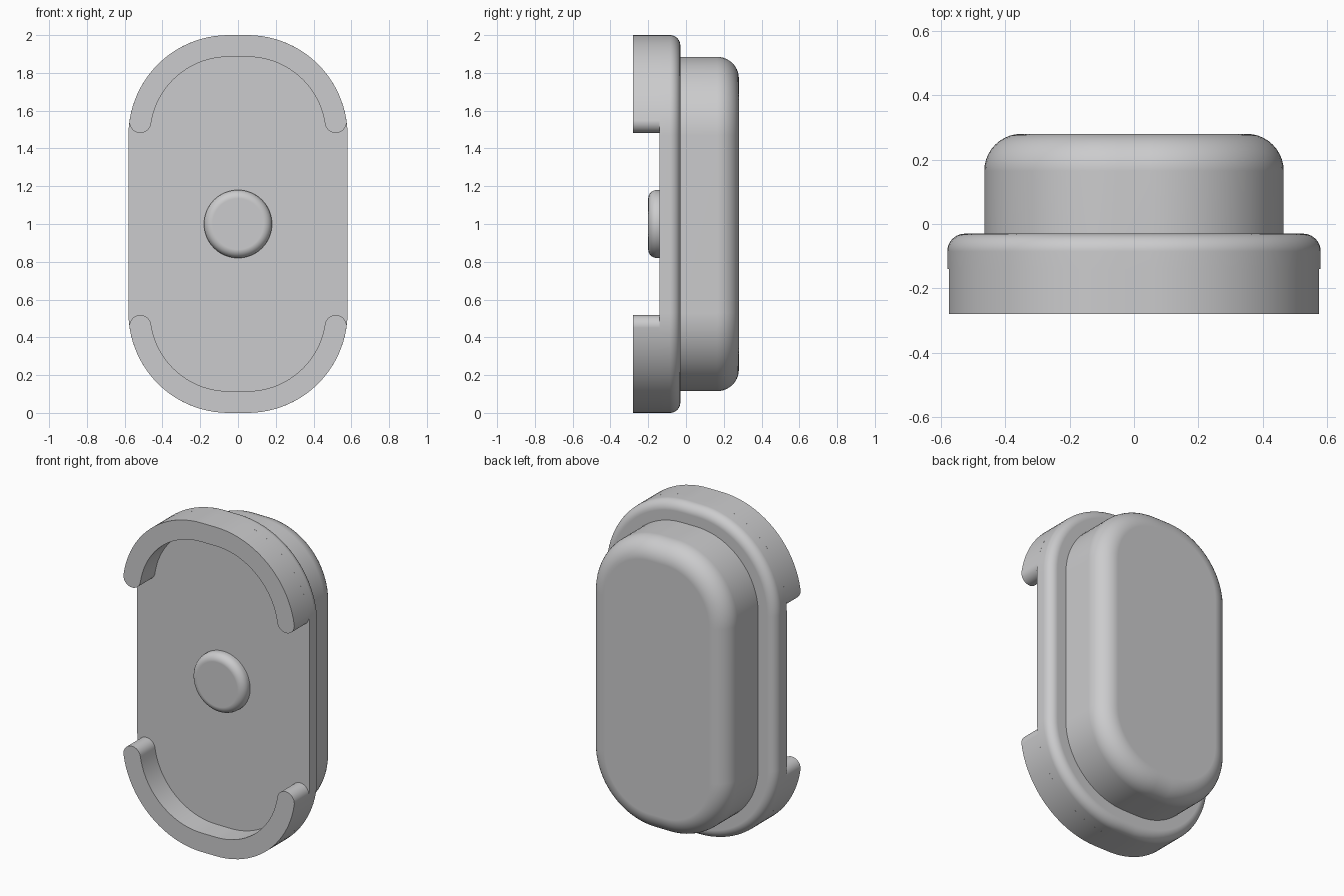
import bpy, bmesh
from math import sin, cos, radians, pi

if "Cube" in bpy.data.objects:
    bpy.data.objects.remove(bpy.data.objects["Cube"], do_unlink=True)

grey = bpy.data.materials.new("light grey")
grey.use_nodes = True
colour = (0.6, 0.6, 0.61, 1)
grey.diffuse_color = colour
grey.node_tree.nodes["Principled BSDF"].inputs["Base Color"].default_value = colour


def arc(cx, cz, r, start, end, steps=20):
    """Points on an arc, angles in degrees."""
    angles = [radians(start + (end - start) * i / steps) for i in range(steps + 1)]
    return [(cx + r * cos(a), cz + r * sin(a)) for a in angles]


def rounded_rect(half_w, half_h, r):
    dx, dz = half_w - r, half_h - r
    points = []
    for i, (sx, sz) in enumerate([(1, 1), (-1, 1), (-1, -1), (1, -1)]):
        points += arc(sx * dx, 1 + sz * dz, r, 90 * i, 90 * i + 90)
    return points


def circle(r):
    return arc(0, 1, r, 0, 360, 64)[:-1]


def loft(name, layers):
    """Skin outlines placed at successive depths and cap both ends."""
    bm = bmesh.new()
    rings = [[bm.verts.new((x, y, z)) for x, z in outline] for y, outline in layers]
    for a, b in zip(rings, rings[1:]):
        for i in range(len(a)):
            bm.faces.new((a[i - 1], a[i], b[i], b[i - 1]))
    bm.faces.new(rings[0])
    bm.faces.new(rings[-1])
    bmesh.ops.recalc_face_normals(bm, faces=bm.faces[:])
    mesh = bpy.data.meshes.new(name)
    bm.to_mesh(mesh)
    bm.free()
    mesh.materials.append(grey)
    mesh.shade_smooth()
    mesh.set_sharp_from_angle(angle=radians(35))
    obj = bpy.data.objects.new(name, mesh)
    bpy.context.collection.objects.link(obj)
    normals = obj.modifiers.new("Weighted normals", "WEIGHTED_NORMAL")
    normals.keep_sharp = True
    return obj


def filleted(name, outline, y_base, y_end, fillet, steps=10):
    """Extrude an outline function of inset, rounding the far edge."""
    side = 1 if y_end > y_base else -1
    layers = [(y_base, outline(0))]
    for i in range(steps + 1):
        a = pi / 2 * i / steps
        layers.append((y_end - side * fillet * (1 - sin(a)),
                       outline(fillet * (1 - cos(a)))))
    return loft(name, layers)


# Base plate, raised back body and front button
filleted("base_plate", lambda d: rounded_rect(0.58 - d, 1 - d, 0.53 - d), -0.14, -0.03, 0.055)
filleted("back_body", lambda d: rounded_rect(0.465 - d, 0.885 - d, 0.415 - d), -0.03, 0.28, 0.115)
filleted("front_button", lambda d: circle(0.18 - d), -0.14, -0.2, 0.045)

# Curved rims with rounded ends, mirrored top to bottom
cx, cz, outer, inner, tip = 0.05, 1.47, 0.53, 0.415, 8.5
mid, cap = (outer + inner) / 2, (outer - inner) / 2
left_end = arc(-cx, cz, mid, 180 - tip, 180, 1)[0]
right_end = arc(cx, cz, mid, tip, 0, 1)[0]
rim = arc(cx, cz, outer, tip, 90) + arc(-cx, cz, outer, 90, 180 - tip)
rim += arc(*left_end, cap, 180 - tip, 360 - tip)[1:-1]
rim += arc(-cx, cz, inner, 180 - tip, 90) + arc(cx, cz, inner, 90, tip)
rim += arc(*right_end, cap, 180 + tip, 360 + tip)[1:-1]
for name, outline in (("upper_rim", rim), ("lower_rim", [(x, 2 - z) for x, z in rim])):
    loft(name, [(-0.28, outline), (-0.14, outline)])
